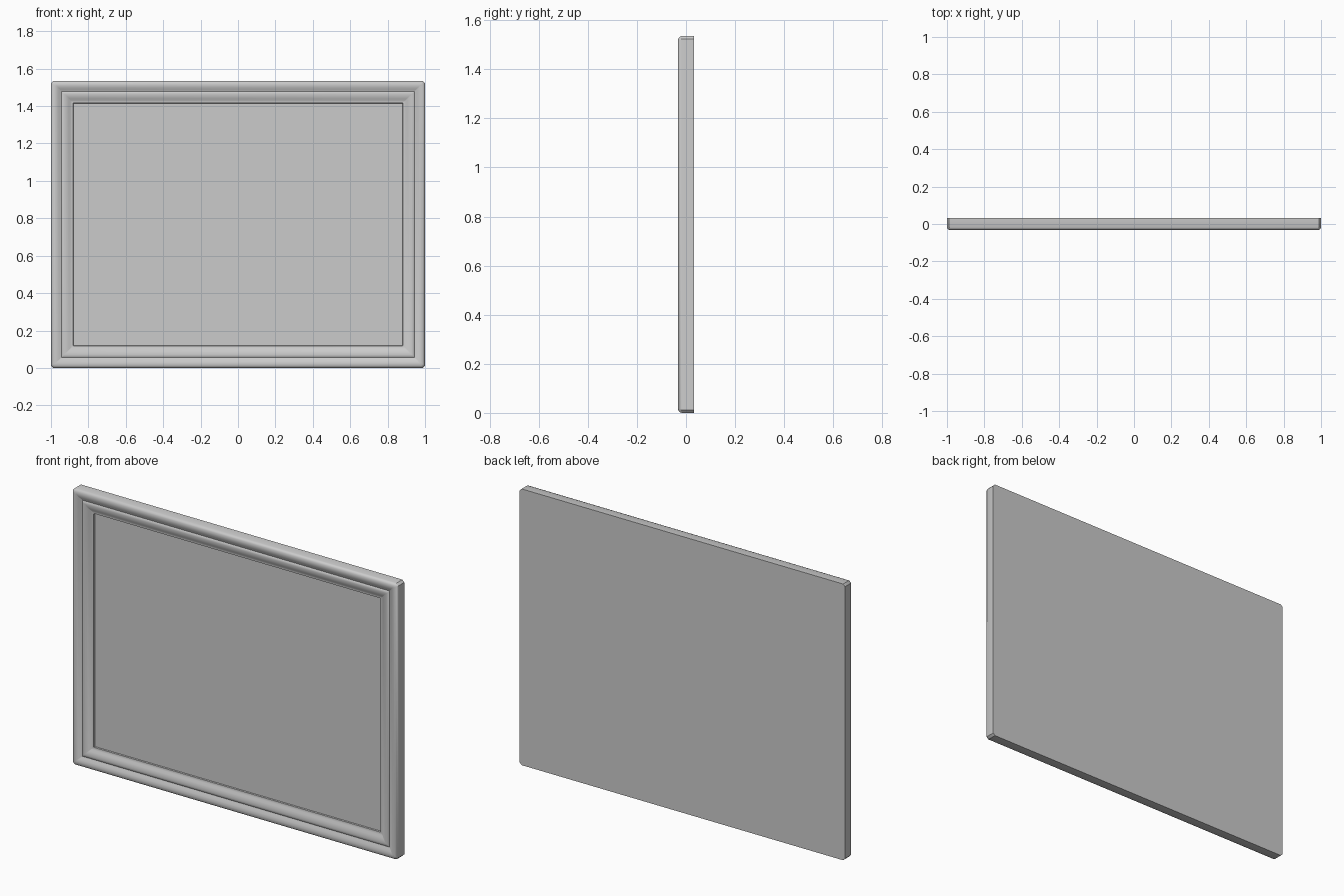
import bpy, bmesh

cube = bpy.data.objects.get("Cube")
if cube:
    bpy.data.objects.remove(cube, do_unlink=True)

WIDTH, HEIGHT = 2.0, 1.535
BACK, FRONT = 0.032, -0.032

grey = bpy.data.materials.new("plain_grey")
grey.use_nodes = True
colour = (0.6, 0.6, 0.6, 1)
grey.diffuse_color = colour
grey.node_tree.nodes["Principled BSDF"].inputs["Base Color"].default_value = colour


def finish(name, bm):
    bmesh.ops.recalc_face_normals(bm, faces=bm.faces)
    mesh = bpy.data.meshes.new(name)
    bm.to_mesh(mesh)
    bm.free()
    mesh.materials.append(grey)
    obj = bpy.data.objects.new(name, mesh)
    bpy.context.collection.objects.link(obj)
    bpy.ops.object.select_all(action="DESELECT")
    obj.select_set(True)
    bpy.context.view_layer.objects.active = obj
    bpy.ops.object.shade_smooth_by_angle(angle=0.7)
    return obj


def rectangle(bm, inset, y):
    """Rectangle of vertices with a small chamfer at the outer corners."""
    x, low, high = WIDTH / 2 - inset, inset, HEIGHT - inset
    c = max(0.002, 0.012 - inset * 0.3)
    points = [(-x + c, low), (x - c, low), (x, low + c), (x, high - c),
              (x - c, high), (-x + c, high), (-x, high - c), (-x, low + c)]
    return [bm.verts.new((px, y, pz)) for px, pz in points]


# Moulded frame: cross-section as (inset from outer edge, depth)
profile = [(0.12, BACK), (0, BACK), (0, -0.018), (0.004, -0.027), (0.012, FRONT),
           (0.026, FRONT), (0.038, -0.028), (0.048, -0.021), (0.056, -0.018),
           (0.06, -0.022), (0.07, -0.023), (0.082, -0.021), (0.094, -0.016),
           (0.104, -0.009), (0.112, -0.007), (0.118, -0.007), (0.12, 0.004)]
bm = bmesh.new()
rings = [rectangle(bm, *p) for p in profile]
for a, b in zip(rings, rings[1:] + rings[:1]):
    for i in range(len(a)):
        j = (i + 1) % len(a)
        bm.faces.new((a[i], a[j], b[j], b[i]))
finish("moulded_frame", bm)

# Flat panel filling the opening
bm = bmesh.new()
front = rectangle(bm, 0.12, 0.0)
back = rectangle(bm, 0.12, BACK)
bm.faces.new(front)
bm.faces.new(back)
for i in range(len(front)):
    j = (i + 1) % len(front)
    bm.faces.new((front[i], front[j], back[j], back[i]))
finish("picture_panel", bm)
